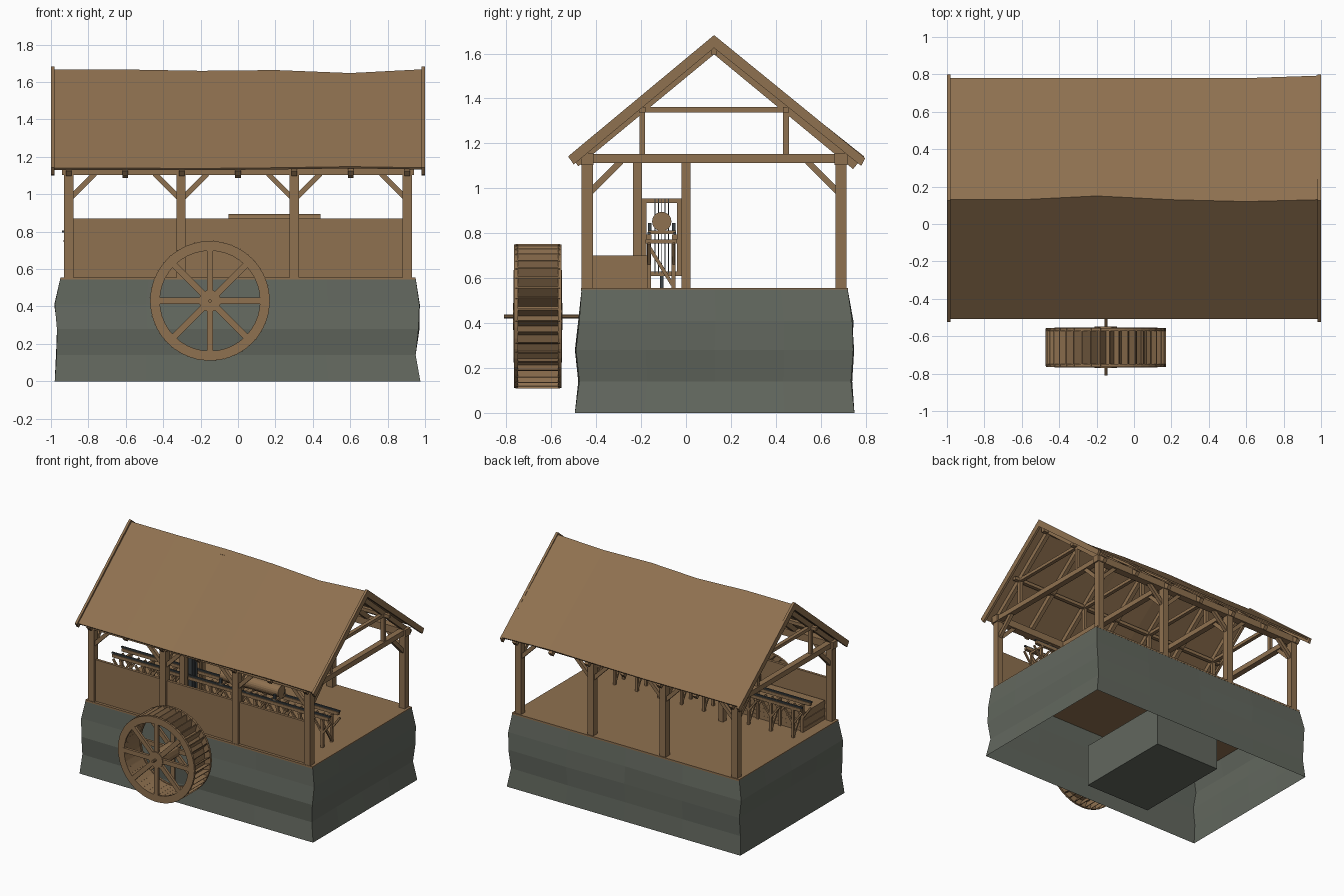
import bpy, bmesh, math, random
from mathutils import Vector, Matrix

if "Cube" in bpy.data.objects:
    bpy.data.objects.remove(bpy.data.objects["Cube"])

random.seed(4)


def material(name, rgb):
    m = bpy.data.materials.new(name)
    m.diffuse_color = (*rgb, 1)
    m.use_nodes = True
    m.node_tree.nodes["Principled BSDF"].inputs["Base Color"].default_value = m.diffuse_color
    return m


WOOD = material("brown_wood", (0.275, 0.165, 0.08))
STONE = material("grey_stone", (0.122, 0.136, 0.112))
IRON = material("dark_iron", (0.045, 0.055, 0.06))


def finish(name, bm, mat, fix=True):
    if fix:
        bmesh.ops.recalc_face_normals(bm, faces=bm.faces)
    me = bpy.data.meshes.new(name)
    bm.to_mesh(me)
    bm.free()
    me.materials.append(mat)
    ob = bpy.data.objects.new(name, me)
    bpy.context.collection.objects.link(ob)
    return ob


def beam(bm, p, q, w, h):
    """Rectangular timber from p to q, w sideways and h upwards."""
    p, q = Vector(p), Vector(q)
    d = (q - p).normalized()
    side = d.cross(Vector((0, 0, 1)))
    side = Vector((1, 0, 0)) if side.length < 1e-4 else side.normalized()
    up = side.cross(d)
    rot = Matrix((d, side, up)).transposed().to_4x4()
    m = Matrix.Translation((p + q) / 2) @ rot @ Matrix.Diagonal(((q - p).length, w, h, 1))
    bmesh.ops.create_cube(bm, size=1, matrix=m)


def box(bm, x0, x1, y0, y1, z0, z1):
    m = Matrix.Translation(((x0 + x1) / 2, (y0 + y1) / 2, (z0 + z1) / 2))
    bmesh.ops.create_cube(bm, size=1, matrix=m @ Matrix.Diagonal((x1 - x0, y1 - y0, z1 - z0, 1)))


def rod(bm, p, q, r, n=16):
    p, q = Vector(p), Vector(q)
    rot = (q - p).to_track_quat('Z', 'Y').to_matrix().to_4x4()
    bmesh.ops.create_cone(bm, cap_ends=True, segments=n, radius1=r, radius2=r,
                          depth=(q - p).length, matrix=Matrix.Translation((p + q) / 2) @ rot)


# Uneven hollow stone foundation: left, right, front, back at each level
levels = [(0, -.98, .975, -.495, .75), (.14, -.97, .95, -.475, .735), (.28, -.968, .965, -.49, .745),
          (.41, -.98, .97, -.475, .74), (.55, -.95, .95, -.465, .72)]
bm = bmesh.new()
rings = []
for z, l, r, f, b in levels:
    corners = [(l, f), (r, f), (r, b), (l, b)]
    ring = []
    for i in range(4):
        (ax, ay), (bx, by) = corners[i], corners[(i + 1) % 4]
        for k in range(4):
            j = random.uniform(-.006, .006) if k and 0 < z < .5 else 0
            t = k / 4
            ring.append(bm.verts.new((ax + (bx - ax) * t + (j if i % 2 else 0),
                                      ay + (by - ay) * t + (0 if i % 2 else j), z)))
    rings.append(ring)
for a, b in zip(rings, rings[1:]):
    for i in range(16):
        j = (i + 1) % 16
        bm.faces.new((a[i], a[j], b[j], b[i]))
finish("stone_foundation", bm, STONE)

# Block inside the foundation
bm = bmesh.new()
box(bm, -.42, .14, -.35, .43, 0.002, .33)
finish("foundation_block", bm, STONE)

# Floor
bm = bmesh.new()
box(bm, -.95, .95, -.468, .722, .543, .556)
finish("floor", bm, WOOD)

# Posts, knee braces and plates
XS = (-.905, -.305, .30, .905)
FY, BY, RY = -.44, .69, .125
posts, braces, plates = bmesh.new(), bmesh.new(), bmesh.new()
for y, s in ((FY, 1), (BY, -1)):
    for x in XS:
        box(posts, x - .025, x + .025, y - .025, y + .025, .555, 1.12)
        for d in (-1, 1):
            if abs(x + d * .1) < .905:
                beam(braces, (x + d * .015, y, .985), (x + d * .14, y, 1.11), .025, .028)
        beam(braces, (x, y + s * .015, .985), (x, y + s * .15, 1.12), .025, .028)
    box(plates, -.94, .94, y - .028, y + .028, 1.103, 1.157)
finish("posts", posts, WOOD)
finish("knee_braces", braces, WOOD)
finish("wall_plates", plates, WOOD)

# Roof trusses
SLOPE = .825


def roof_z(y):
    return 1.662 - SLOPE * abs(y - RY)


bm = bmesh.new()
for x in XS:
    box(bm, x - .022, x + .022, -.465, .715, 1.113, 1.152)
    box(bm, x - .014, x + .014, -.205, .455, 1.338, 1.362)
    for y in (-.195, .445):
        box(bm, x - .013, x + .013, y - .013, y + .013, 1.15, 1.37)
finish("truss_beams", bm, WOOD)

bm = bmesh.new()
for i in range(len(XS) * 2 - 1):
    x = XS[0] + i * (XS[-1] - XS[0]) / 6
    for y in (-.49, .755):
        beam(bm, (x, y, roof_z(y) - .043), (x, RY, roof_z(RY) - .043), .03, .035)
finish("rafters", bm, WOOD)

bm = bmesh.new()
box(bm, -.96, .96, RY - .014, RY + .014, 1.595, 1.63)
for y in (-.195, .445):
    box(bm, -.96, .96, y - .014, y + .014, 1.337, 1.362)
finish("ridge_and_purlins", bm, WOOD)

# Sagging roof covering: x, ridge y, ridge z, back eave y, eave z
stations = [(-.985, .13, 1.667, .78, 1.14), (-.6, .13, 1.667, .78, 1.14), (-.2, .15, 1.66, .78, 1.138),
            (.2, .13, 1.664, .78, 1.142), (.6, .12, 1.648, .78, 1.148), (.985, .13, 1.668, .793, 1.142)]
bm = bmesh.new()
rows = []
for x, ry, rz, by, ez in stations:
    rows.append([bm.verts.new(c) for c in ((x, -.508, ez), (x, ry, rz), (x, by, ez))])
for a, b in zip(rows, rows[1:]):
    for k in (0, 1):
        bm.faces.new((a[k], b[k], b[k + 1], a[k + 1]))
roof = finish("roof_covering", bm, WOOD, fix=False)
sol = roof.modifiers.new("thickness", 'SOLIDIFY')
sol.thickness, sol.offset = .012, -1

# Gable boards following the roof edge
for name, x in (("left_gable_boards", -.99), ("right_gable_boards", .99)):
    bm = bmesh.new()
    outer = [(-.525, 1.142), (RY, 1.682), (.798, 1.134)]
    inner = [(-.5, 1.106), (RY, 1.625), (.78, 1.1)]
    prof = outer + inner[::-1]
    vs = [[bm.verts.new((x + dx, y, z)) for y, z in prof] for dx in (-.009, .009)]
    for k in (0, 1):
        for v in vs:
            bm.faces.new([v[k], v[k + 1], v[4 - k], v[5 - k]])
    for i in range(6):
        j = (i + 1) % 6
        bm.faces.new((vs[0][i], vs[0][j], vs[1][j], vs[1][i]))
    finish(name, bm, WOOD)

# Low front wall and stacked boards
bm = bmesh.new()
box(bm, -.885, .885, -.447, -.427, .555, .87)
finish("front_wall", bm, WOOD)
bm = bmesh.new()
for i in range(5):
    z = .556 + i * .029
    box(bm, -.87 + i % 2 * .004, -.25, -.417, -.17, z, z + .0285)
finish("board_stack", bm, WOOD)

# Saw gate: guide posts, sash and blades
GX, CY = -.305, -.108
bm = bmesh.new()
for y in (-.215, 0):
    box(bm, GX - .02, GX + .02, y - .02, y + .02, .555, 1.12)
finish("saw_guide_posts", bm, WOOD)
bm = bmesh.new()
for y in (-.185, -.03):
    box(bm, GX - .012, GX + .012, y - .01, y + .01, .61, .955)
for z in (.62, .945):
    box(bm, GX - .012, GX + .012, -.185, -.03, z - .01, z + .01)
finish("saw_sash", bm, WOOD)
bm = bmesh.new()
for i in range(5):
    y = CY + (i - 2) * .015
    box(bm, GX - .018, GX + .018, y - .002, y + .002, .62, .955)
box(bm, GX - .01, GX + .01, CY - .008, CY + .008, .556, .62)
finish("saw_blades", bm, IRON)

# Trestles under the log track
bm = bmesh.new()
for i in range(10):
    x = -.86 + i * .187
    if abs(x - GX) < .04:
        continue
    for y in (-.165, -.055):
        box(bm, x - .009, x + .009, y - .009, y + .009, .556, .76)
        for d in (-1, 1):
            beam(bm, (x, y, .66), (x + d * .07, y, .755), .012, .014)
    beam(bm, (x, -.165, .74), (x, -.06, .57), .012, .016)
    box(bm, x - .01, x + .01, -.18, -.04, .755, .772)
finish("track_trestles", bm, WOOD)
bm = bmesh.new()
for y in (-.165, -.05):
    box(bm, -.93, .88, y - .012, y + .012, .772, .795)
finish("track_beams", bm, WOOD)
bm = bmesh.new()
for y in (-.165, -.05):
    box(bm, -.94, .89, y - .006, y + .006, .795, .806)
finish("iron_rails", bm, IRON)

# Log carriage, clamps and log
bm = bmesh.new()
for x in (-.03, .2, .42):
    box(bm, x - .018, x + .018, -.17, -.045, .797, .812)
finish("log_carriage", bm, WOOD)
bm = bmesh.new()
for x in (-.03, .42):
    for y in (-.162, -.054):
        box(bm, x - .01, x + .01, y - .008, y + .008, .8, .845)
finish("log_clamps", bm, IRON)
bm = bmesh.new()
rod(bm, (-.05, CY, .852), (.44, CY, .852), .043, 20)
log = finish("log", bm, WOOD)

# Water wheel
WX, WZ, Y0, Y1 = -.15, .43, -.765, -.555


def polar(r, a, y):
    return Vector((WX + r * math.cos(a), y, WZ + r * math.sin(a)))


N = 40
rims, spokes, buckets, sole = (bmesh.new() for _ in range(4))
for y in (Y0, Y1 - .016):
    loops = [[rims.verts.new(polar(r, math.tau * i / N, y + dy)) for i in range(N)]
             for r, dy in ((.32, 0), (.32, .016), (.268, .016), (.268, 0))]
    for k in range(4):
        for i in range(N):
            j = (i + 1) % N
            a, b = loops[k], loops[(k + 1) % 4]
            rims.faces.new((a[i], a[j], b[j], b[i]))
    for i in range(8):
        a = math.tau * i / 8
        beam(spokes, polar(.03, a, y + .008), polar(.275, a, y + .008), .014 if i % 4 == 2 else .02,
             .034) if i % 4 != 2 else box(spokes, *sorted((WX - .017, WX + .017)), y, y + .016,
                                          *sorted((WZ + (.03 if i == 2 else -.03), WZ + (.275 if i == 2 else -.275))))
box(spokes, WX - .017, WX + .017, Y0, Y0 + .016, WZ - .275, WZ - .03)
box(spokes, WX - .017, WX + .017, Y1 - .016, Y1, WZ - .275, WZ - .03)
inner = [[sole.verts.new(polar(.273, math.tau * i / N, y)) for i in range(N)] for y in (Y0 + .01, Y1 - .01)]
for i in range(N):
    j = (i + 1) % N
    sole.faces.new((inner[0][i], inner[0][j], inner[1][j], inner[1][i]))
# slanted bucket boards around the sole
for i in range(N):
    a = math.tau * i / N
    p, q = [[polar(r, a + o, y) for y in (Y0 + .005, Y1 - .005)] for r, o in ((.272, 0), (.322, .09))]
    t = polar(.006, a + math.pi / 2, 0) - Vector((WX, 0, WZ))
    quad = [p[0], p[1], q[1], q[0]]
    lo = [buckets.verts.new(v) for v in quad]
    hi = [buckets.verts.new(v + t) for v in quad]
    buckets.faces.new(lo)
    buckets.faces.new(hi)
    for k in range(4):
        m = (k + 1) % 4
        buckets.faces.new((lo[k], lo[m], hi[m], hi[k]))
finish("wheel_rims", rims, WOOD)
finish("wheel_spokes", spokes, WOOD)
finish("wheel_sole", sole, WOOD)
finish("wheel_buckets", buckets, WOOD)
bm = bmesh.new()
rod(bm, (WX, Y0 - .006, WZ), (WX, Y1 + .006, WZ), .06, 12)
rod(bm, (WX, -.81, WZ), (WX, -.45, WZ), .009, 10)
finish("wheel_hub_and_axle", bm, WOOD)
